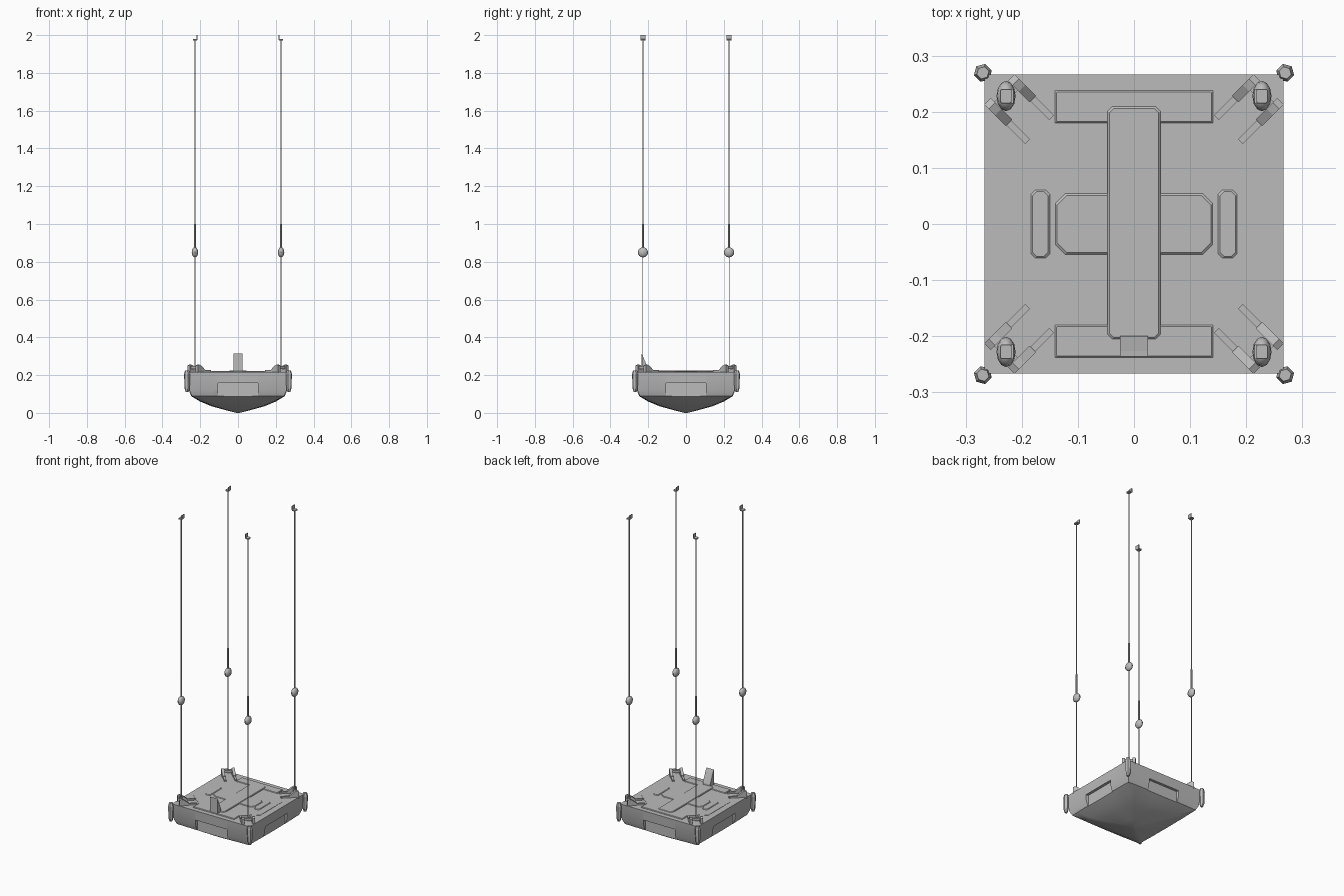
import bpy, bmesh, math
from mathutils import Matrix

if "Cube" in bpy.data.objects:
    bpy.data.objects.remove(bpy.data.objects["Cube"])

grey = bpy.data.materials.new("plain grey")
grey.diffuse_color = (0.5, 0.5, 0.5, 1)
grey.use_nodes = True
grey.node_tree.nodes["Principled BSDF"].inputs["Base Color"].default_value = grey.diffuse_color


def finish(name, bm, matrix=Matrix(), smooth=None):
    """Turn a bmesh into a named object."""
    bm.transform(matrix)
    bmesh.ops.recalc_face_normals(bm, faces=bm.faces)
    me = bpy.data.meshes.new(name)
    bm.to_mesh(me)
    bm.free()
    ob = bpy.data.objects.new(name, me)
    bpy.context.collection.objects.link(ob)
    me.materials.append(grey)
    if smooth:
        smooth_by_angle(ob, smooth)
    return ob


def smooth_by_angle(ob, deg):
    bpy.ops.object.select_all(action='DESELECT')
    ob.select_set(True)
    bpy.context.view_layer.objects.active = ob
    bpy.ops.object.shade_smooth_by_angle(angle=math.radians(deg))


def loft(name, rings, matrix=Matrix(), smooth=None):
    """Skin a stack of closed rings and cap both ends."""
    bm = bmesh.new()
    loops = [[bm.verts.new(p) for p in r] for r in rings]
    for a, b in zip(loops, loops[1:]):
        for i in range(len(a)):
            j = (i + 1) % len(a)
            bm.faces.new((a[i], a[j], b[j], b[i]))
    bm.faces.new(loops[0][::-1])
    bm.faces.new(loops[-1])
    return finish(name, bm, matrix, smooth)


def prism(name, pts, z0, z1, matrix=Matrix()):
    return loft(name, [[(x, y, z) for x, y in pts] for z in (z0, z1)], matrix)


def box(name, x0, x1, y0, y1, z0, z1, matrix=Matrix()):
    return prism(name, [(x0, y0), (x1, y0), (x1, y1), (x0, y1)], z0, z1, matrix)


def plate(name, cx, cy, hx, hy, cut, z0, z1, edge=0.003):
    """Raised panel with clipped corners and a sloping rim."""
    def ring(d, z):
        a, b, c = hx - d, hy - d, cut
        pts = [(a, b - c), (a - c, b), (c - a, b), (-a, b - c),
               (-a, c - b), (c - a, -b), (a - c, -b), (a, c - b)]
        return [(cx + x, cy + y, z) for x, y in pts]
    return loft(name, [ring(0, z0), ring(0, z1 - edge), ring(edge, z1)])


def tube(name, x, y, z0, z1, r, sides=8):
    ring = [(x + r * math.cos(i * math.tau / sides), y + r * math.sin(i * math.tau / sides))
            for i in range(sides)]
    return prism(name, ring, z0, z1)


# Hull: square at the top, rounding off to a blunt point underneath
def hull_ring(z, w, t, n=64):
    out = []
    for i in range(n):
        c, s = math.cos(i * math.tau / n), math.sin(i * math.tau / n)
        k = w * ((1 - t) / max(abs(c), abs(s)) + t)
        out.append((c * k, s * k, z))
    return out


hull = loft("hull", [hull_ring(*l) for l in (
    (0, 0.008, 1), (0.012, 0.055, 0.6), (0.035, 0.14, 0.35), (0.06, 0.2, 0.18),
    (0.09, 0.25, 0.07), (0.12, 0.26, 0.03), (0.217, 0.266, 0))])

# Recess in the middle of every side
for k in range(4):
    cutter = prism("side_recess_cutter", [(-0.105, -0.246), (0.105, -0.246), (0.112, -0.3), (-0.112, -0.3)],
                   0.04, 0.157, Matrix.Rotation(k * math.pi / 2, 4, 'Z'))
    cutter.hide_render = True
    mod = hull.modifiers.new("recess", 'BOOLEAN')
    mod.object, mod.solver = cutter, 'EXACT'
    bpy.context.view_layer.objects.active = hull
    bpy.ops.object.modifier_apply(modifier=mod.name)
    bpy.data.objects.remove(cutter)
smooth_by_angle(hull, 35)

# Deck panels
prism("deck", [(0.228, -0.108), (0.228, 0.108), (0.14, 0.18), (-0.14, 0.18),
               (-0.228, 0.108), (-0.228, -0.108), (-0.14, -0.18), (0.14, -0.18)], 0.21, 0.2185)
plate("centre_panel", 0, 0, 0.14, 0.054, 0.017, 0.21, 0.222)
plate("spine", 0, 0.002, 0.047, 0.207, 0.008, 0.21, 0.225)
for s in (-1, 1):
    plate("end_panel", 0, s * 0.209, 0.141, 0.029, 0.001, 0.21, 0.222)
    plate("side_slot", s * 0.167, 0, 0.017, 0.061, 0.008, 0.21, 0.222)

# Upright fin at the front end of the spine
side_on = Matrix.Rotation(math.pi / 2, 4, 'X')
prism("front_fin", [(-0.236, 0.21), (-0.198, 0.21), (-0.2, 0.235), (-0.226, 0.295), (-0.236, 0.314)],
      -0.025, 0.025, Matrix.Rotation(math.pi / 2, 4, 'Z') @ side_on)

for sx in (-1, 1):
    for sy in (-1, 1):
        turn = Matrix.Rotation(math.atan2(sy, sx), 4, 'Z')  # local x points out to the corner

        # Corner bumper
        rings = [[(0.381 + r * math.cos(i * math.pi / 3), r * math.sin(i * math.pi / 3), z) for i in range(6)]
                 for z, r in ((0.11, 0.008), (0.13, 0.014), (0.205, 0.0165), (0.225, 0.011))]
        loft("corner_bumper", rings, turn)

        # Anchor bracket: two gussets with rods, joined by a bar
        for v in (-0.03, 0.03):
            at = turn @ Matrix.Translation((0, v, 0))
            prism("bracket_gusset", [(0.285, 0.21), (0.339, 0.21), (0.339, 0.25), (0.328, 0.256), (0.312, 0.25),
                                     (0.285, 0.229)], -0.008, 0.008, at @ side_on)
            box("bracket_rod", 0.238, 0.287, -0.006, 0.006, 0.212, 0.226, at)
        box("bracket_bar", 0.315, 0.33, -0.03, 0.03, 0.232, 0.248, turn)

        # Suspension line: thin strap, flattened ball, sleeve, cable and hook
        x, y = sx * 0.228, sy * 0.228
        box("lower_strap", x - 0.003, x + 0.003, y - 0.0012, y + 0.0012, 0.24, 0.85)
        bm = bmesh.new()
        bmesh.ops.create_uvsphere(bm, u_segments=12, v_segments=8, radius=0.027)
        finish("line_ball", bm, Matrix.Translation((x, y, 0.85)) @ Matrix.Diagonal((0.63, 1, 1, 1)), 40)
        tube("line_sleeve", x, y, 0.85, 1.0, 0.005)
        tube("upper_cable", x, y, 1.0, 1.975, 0.0035)
        plate("hook_base", x, y, 0.011, 0.013, 0.003, 1.972, 1.979, 0.001)
        box("hook_tab", x - sx * 0.013, x - sx * 0.009, y - 0.013, y + 0.013, 1.975, 2.0)
